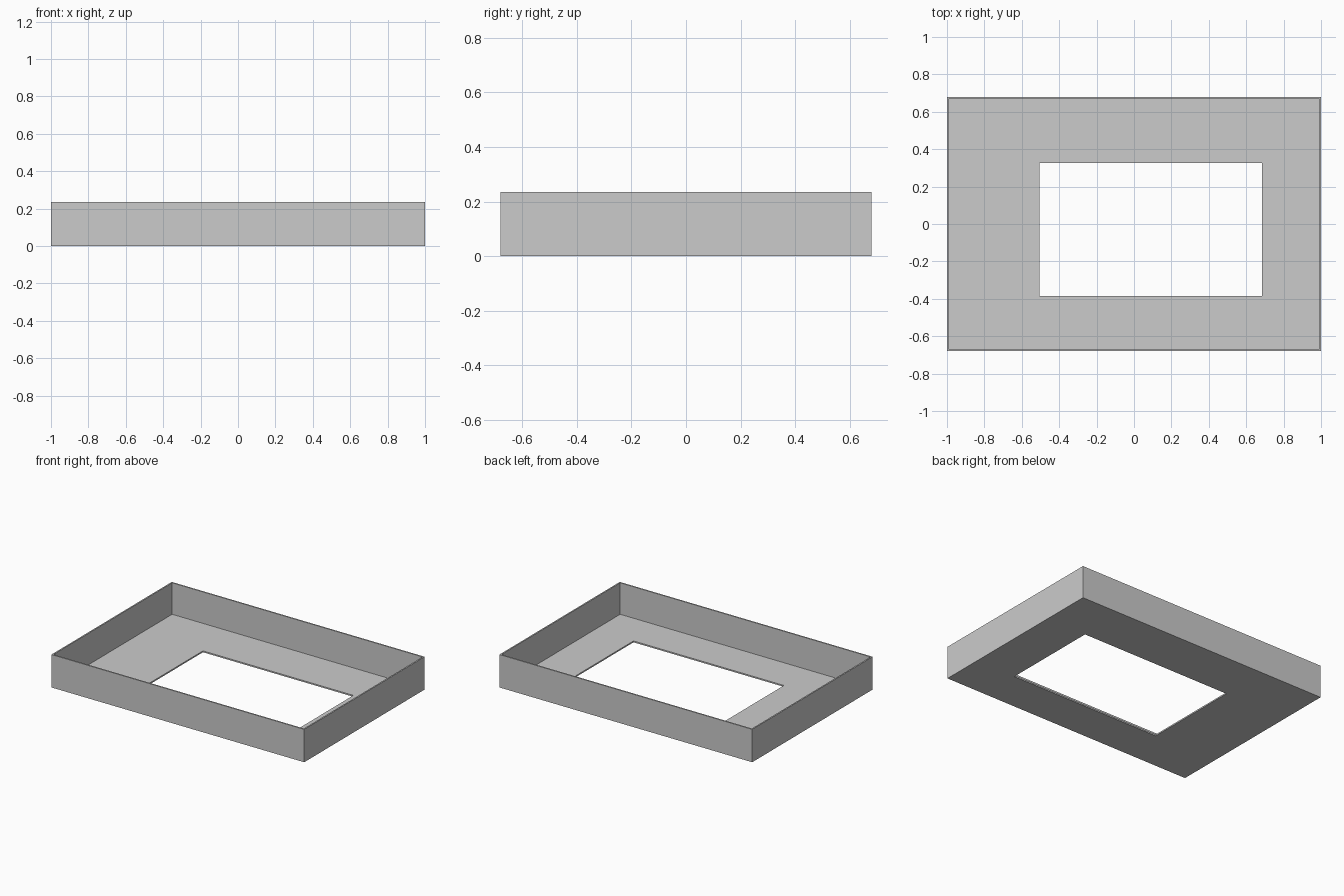
import bpy

if "Cube" in bpy.data.objects:
    bpy.data.objects.remove(bpy.data.objects["Cube"], do_unlink=True)

# Single plain grey material
grey = bpy.data.materials.new("light_grey")
grey.use_nodes = True
colour = (0.6, 0.6, 0.6, 1)
grey.diffuse_color = colour
grey.node_tree.nodes["Principled BSDF"].inputs["Base Color"].default_value = colour


def box(name, low, high):
    """Axis-aligned box between two corners."""
    bpy.ops.mesh.primitive_cube_add(size=1)
    obj = bpy.context.object
    obj.name = name
    for v in obj.data.vertices:
        v.co = [l if c < 0 else h for c, l, h in zip(v.co, low, high)]
    obj.data.materials.append(grey)
    return obj


def cut(target, cutter):
    mod = target.modifiers.new("cut_" + cutter.name, "BOOLEAN")
    mod.operation = "DIFFERENCE"
    mod.solver = "EXACT"
    mod.object = cutter
    cutter.hide_render = True
    cutter.hide_set(True)


half_x, half_y, height = 1.0, 0.68, 0.235
wall = 0.01

# Open tray with thin walls and floor
tray = box("tray", (-half_x, -half_y, 0), (half_x, half_y, height))
cavity = box("cavity_cutter", (wall - half_x, wall - half_y, wall),
             (half_x - wall, half_y - wall, height + 0.1))
cut(tray, cavity)

# Off-centre rectangular window through the floor
window = box("window_cutter", (-0.505, -0.385, -0.1), (0.685, 0.325, 0.1))
cut(tray, window)

# Bake the cuts and drop the cutters
bpy.ops.object.select_all(action="DESELECT")
bpy.context.view_layer.objects.active = tray
tray.select_set(True)
for mod in list(tray.modifiers):
    bpy.ops.object.modifier_apply(modifier=mod.name)
for cutter in (cavity, window):
    bpy.data.objects.remove(cutter, do_unlink=True)
